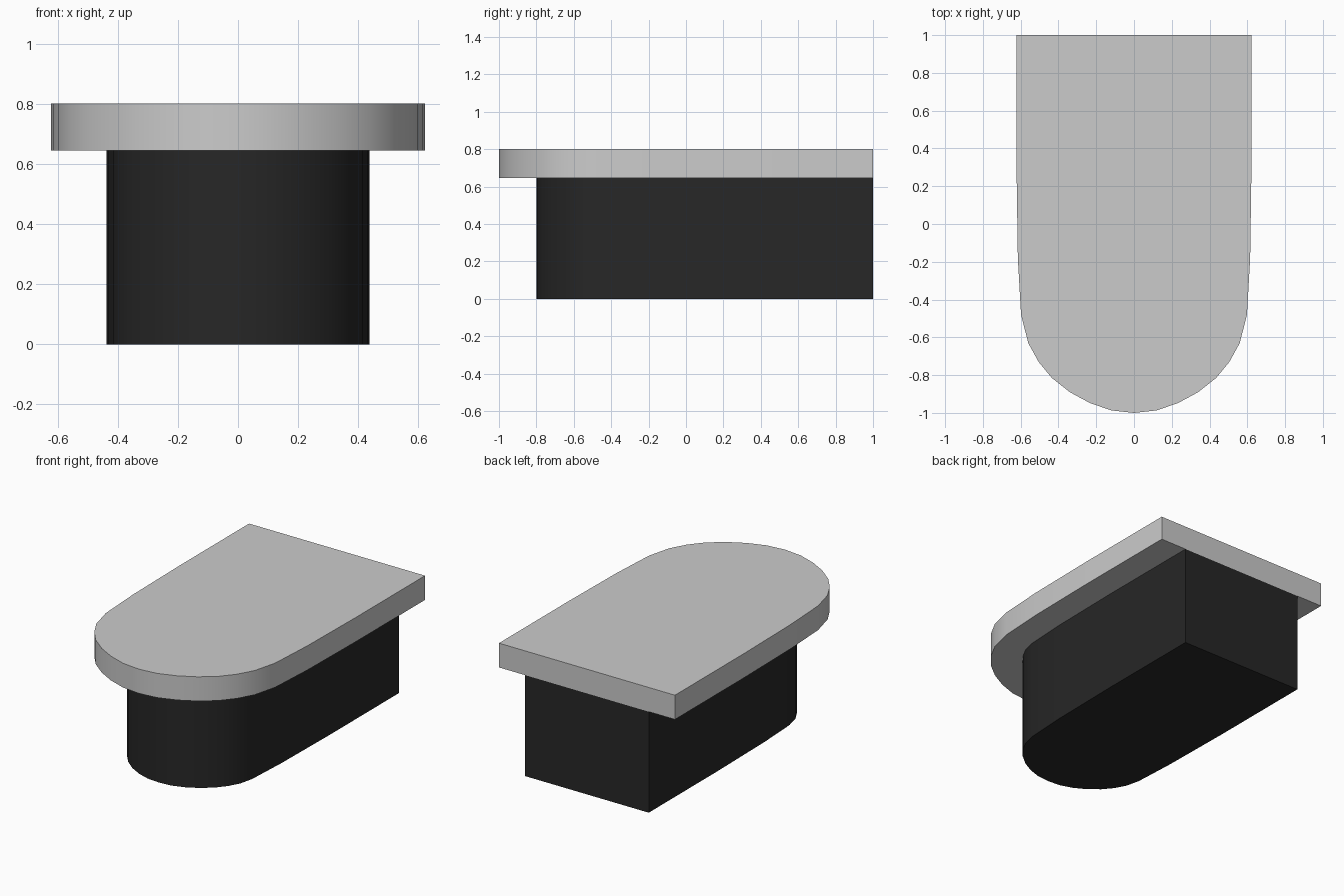
import bpy, bmesh, math

if "Cube" in bpy.data.objects:
    bpy.data.objects.remove(bpy.data.objects["Cube"])


def slab(name, half, z0, z1):
    """Extrude a mirrored half outline, given from the back corner to the nose."""
    outline = half + [(-x, y) for x, y in reversed(half[:-1])]
    bm = bmesh.new()
    face = bm.faces.new([bm.verts.new((x, y, z0)) for x, y in outline])
    top = bmesh.ops.extrude_face_region(bm, geom=[face])["geom"]
    bmesh.ops.translate(bm, vec=(0, 0, z1 - z0),
                        verts=[g for g in top if isinstance(g, bmesh.types.BMVert)])
    bmesh.ops.recalc_face_normals(bm, faces=bm.faces)
    mesh = bpy.data.meshes.new(name)
    bm.to_mesh(mesh)
    bm.free()
    obj = bpy.data.objects.new(name, mesh)
    bpy.context.collection.objects.link(obj)
    bpy.ops.object.select_all(action="DESELECT")
    obj.select_set(True)
    bpy.context.view_layer.objects.active = obj
    bpy.ops.object.shade_smooth_by_angle(angle=math.radians(30))
    return obj


# Overhanging counter top with a rounded nose
slab("counter_top", [(0.622, 1), (0.622, 0.3), (0.615, -0.18), (0.598, -0.48),
                     (0.56, -0.63), (0.505, -0.73), (0.435, -0.815), (0.34, -0.89),
                     (0.235, -0.947), (0.12, -0.987), (0, -1)], 0.645, 0.8)

# Dark base following the same outline, set in on the sides and nose
base = slab("base", [(0.437, 1), (0.437, 0.3), (0.43, -0.18), (0.416, -0.45),
                     (0.395, -0.54), (0.357, -0.61), (0.307, -0.67), (0.24, -0.725),
                     (0.163, -0.767), (0.083, -0.793), (0, -0.8)], 0, 0.645)
dark = bpy.data.materials.new("dark_base")
dark.diffuse_color = (0.02, 0.02, 0.02, 1)
dark.use_nodes = True
dark.node_tree.nodes["Principled BSDF"].inputs["Base Color"].default_value = dark.diffuse_color
base.data.materials.append(dark)
